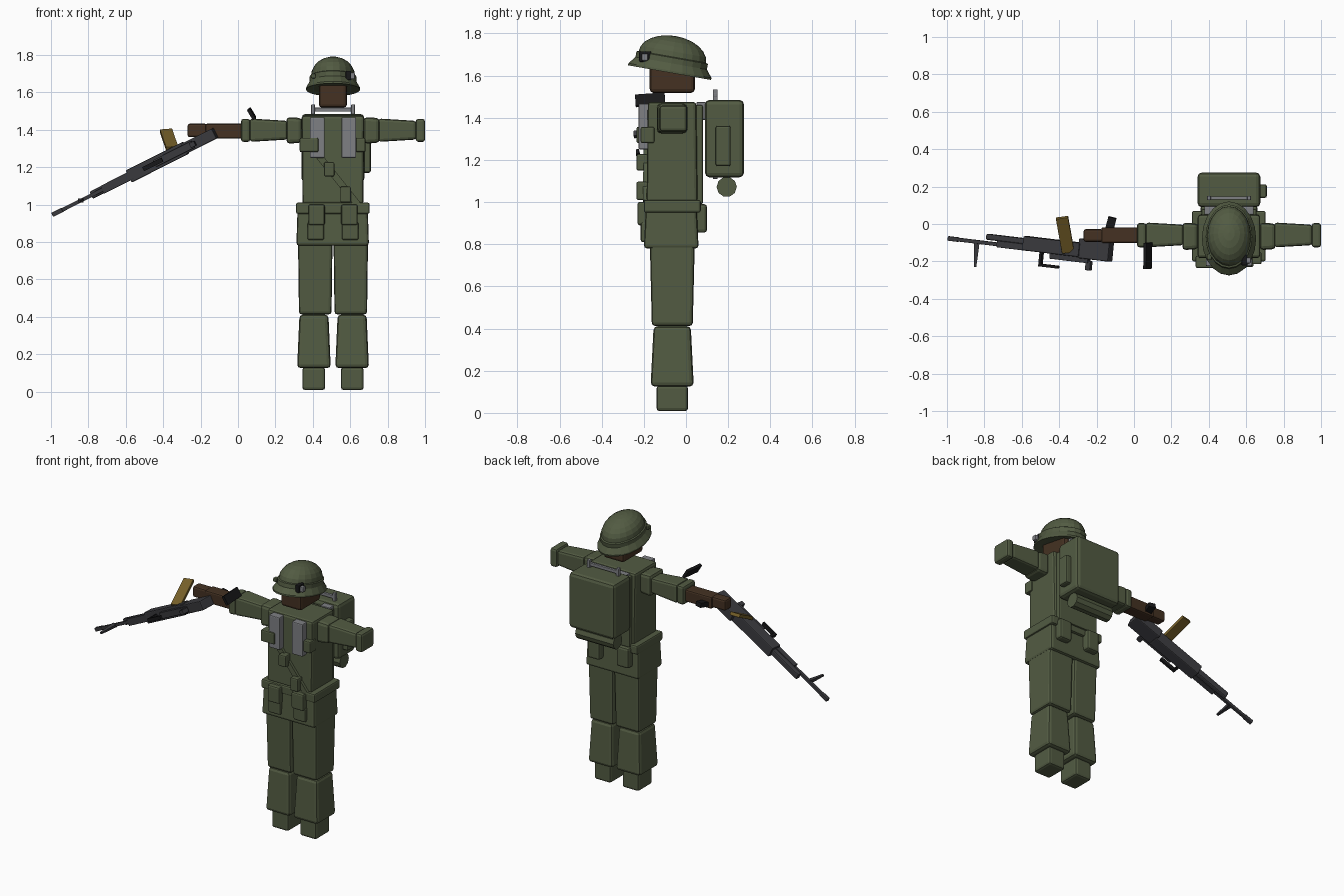
import bpy, bmesh, math
from mathutils import Matrix, Vector

cube = bpy.data.objects.get("Cube")
if cube:
    bpy.data.objects.remove(cube, do_unlink=True)

CX = 0.508  # middle of the body


def material(name, rgb):
    m = bpy.data.materials.new(name)
    m.use_nodes = True
    m.diffuse_color = (*rgb, 1)
    m.node_tree.nodes["Principled BSDF"].inputs["Base Color"].default_value = (*rgb, 1)
    return m


GREEN = material("olive_cloth", (0.085, 0.105, 0.055))
SKIN = material("brown_skin", (0.058, 0.031, 0.016))
GREY = material("grey_strap", (0.21, 0.215, 0.23))
STEEL = material("gun_steel", (0.043, 0.043, 0.049))
BLACK = material("black_metal", (0.009, 0.009, 0.010))
BRASS = material("brass_belt", (0.18, 0.115, 0.022))


def finish(name, bm, mat):
    bmesh.ops.recalc_face_normals(bm, faces=bm.faces)
    me = bpy.data.meshes.new(name)
    bm.to_mesh(me)
    bm.free()
    me.materials.append(mat)
    ob = bpy.data.objects.new(name, me)
    bpy.context.collection.objects.link(ob)
    return ob


def box(name, xs, ys, zs, mat=GREEN, bevel=0.012, axis=2, taper=(1, 1), frame=None):
    """Rounded box; its far end along axis is scaled by taper."""
    bm = bmesh.new()
    bmesh.ops.create_cube(bm, size=1)
    others = [i for i in range(3) if i != axis]
    for v in bm.verts:
        if v.co[axis] > 0:
            for i, s in zip(others, taper):
                v.co[i] *= s
        v.co = Vector([(r[0] + r[1]) / 2 + c * (r[1] - r[0])
                       for r, c in zip((xs, ys, zs), v.co)])
    if bevel:
        bmesh.ops.bevel(bm, geom=bm.edges[:], offset=bevel, segments=2,
                        profile=0.5, affect='EDGES', clamp_overlap=True)
    if frame:
        bm.transform(frame)
    return finish(name, bm, mat)


def pair(name, xs, *args, **kw):
    """The same box on both sides of the body; xs is on the left side."""
    box("left_" + name, xs, *args, **kw)
    box("right_" + name, (2 * CX - xs[1], 2 * CX - xs[0]), *args, **kw)


def frame_along(start, along, up):
    u = Vector(along).normalized()
    w = Vector(up)
    w = (w - u * w.dot(u)).normalized()
    v = w.cross(u)
    m = Matrix((u, v, w)).transposed().to_4x4()
    m.translation = start
    return m


def bar(name, start, end, width, thick, up, mat, bevel=0.0, taper=(1, 1)):
    """Bar between two points; thick is measured towards up."""
    d = Vector(end) - Vector(start)
    return box(name, (0, d.length), (-width / 2, width / 2), (-thick / 2, thick / 2),
               mat, bevel, 0, taper, frame_along(start, d, up))


# Legs
pair("foot", (0.55, 0.672), (-0.14, 0.01), (0.008, 0.13), bevel=0.015)
pair("shin", (0.52, 0.70), (-0.168, 0.037), (0.125, 0.412), bevel=0.02, taper=(0.86, 0.86))
pair("thigh", (0.516, 0.69), (-0.162, 0.032), (0.412, 0.81), bevel=0.016, taper=(1.06, 1.1))

# Hips and trunk
box("hips", (0.312, 0.70), (-0.2, 0.06), (0.78, 0.965), bevel=0.015, taper=(0.97, 0.93))
box("belt", (0.31, 0.704), (-0.2, 0.07), (0.95, 1.01), bevel=0.01)
box("torso", (0.345, 0.67), (-0.187, 0.055), (1.0, 1.475), bevel=0.015, taper=(1.03, 0.95))
box("back_panel", (0.36, 0.655), (0.045, 0.08), (0.99, 1.46), bevel=0.008)

# Arms
pair("shoulder", (0.672, 0.758), (-0.14, 0.008), (1.325, 1.468), bevel=0.02, axis=0, taper=(0.92, 0.92))
pair("upper_arm", (0.75, 0.953), (-0.125, 0.008), (1.335, 1.46), bevel=0.015, axis=0, taper=(0.82, 0.8))
pair("cuff", (0.95, 1.0), (-0.125, 0.005), (1.335, 1.458), bevel=0.014)
box("forearm", (-0.175, 0.025), (-0.102, -0.018), (1.352, 1.432), SKIN, 0.01)
box("hand", (-0.27, -0.165), (-0.095, -0.028), (1.36, 1.432), SKIN, 0.012)

# Head
box("head", (0.432, 0.583), (-0.172, 0.042), (1.518, 1.68), SKIN, 0.018)

# Helmet: an oval dome with a flared brim and a band, tipped backwards
profile = [(0.72, 0.005), (1, 0), (1, 0.01), (0.86, 0.045), (0.86, 0.072), (0.81, 0.076)]
profile += [(0.81 * math.cos(a), 0.076 + 0.1 * math.sin(a))
            for a in (math.radians(d) for d in (15, 30, 45, 60, 75))]
bm = bmesh.new()
SIDES = 20
rings = []
for r, h in profile:
    angles = [2 * math.pi * i / SIDES for i in range(SIDES)]
    rings.append([bm.verts.new((0.145 * r * math.cos(a), 0.2 * r * math.sin(a), h)) for a in angles])
for low, high in zip(rings, rings[1:]):
    for i in range(SIDES):
        j = (i + 1) % SIDES
        bm.faces.new((low[i], low[j], high[j], high[i]))
bm.faces.new(rings[0])
tip = bm.verts.new((0, 0, 0.176))
for i in range(SIDES):
    bm.faces.new((rings[-1][i], rings[-1][(i + 1) % SIDES], tip))
bm.transform(Matrix.Translation((CX, -0.078, 1.614)) @ Matrix.Rotation(math.radians(-10), 4, 'X'))
finish("helmet", bm, GREEN)
box("helmet_lamp", (0.575, 0.605), (-0.222, -0.165), (1.665, 1.715), BLACK, 0.006)
box("helmet_lens", (0.59, 0.625), (-0.21, -0.18), (1.67, 1.705), GREY, 0.006)
box("helmet_clip", (0.39, 0.415), (-0.19, -0.16), (1.675, 1.7), GREEN, 0.005)

# Chest webbing
pair("chest_strap", (0.553, 0.632), (-0.225, -0.17), (1.25, 1.466), GREY, 0.006)
pair("rear_strap", (0.57, 0.64), (0.05, 0.095), (1.39, 1.475), GREY, 0.006)
bar("sash", (0.40, -0.19, 1.30), (0.64, -0.195, 1.0), 0.035, 0.02, (0, -1, 0), GREEN)
box("shoulder_pouch", (0.33, 0.43), (-0.235, -0.17), (1.28, 1.357), bevel=0.008)
box("left_side_pouch", (0.63, 0.682), (-0.215, -0.15), (1.28, 1.357), bevel=0.008)
box("sash_pouch_upper", (0.46, 0.515), (-0.235, -0.18), (1.15, 1.227), bevel=0.008)
box("sash_pouch_lower", (0.547, 0.603), (-0.235, -0.18), (1.01, 1.097), bevel=0.008)

# Belt pouches
pair("belt_pouch", (0.552, 0.64), (-0.23, -0.18), (0.89, 1.0), bevel=0.01)
pair("belt_pouch_base", (0.556, 0.645), (-0.215, -0.17), (0.81, 0.905), bevel=0.01)
pair("rear_pouch", (0.57, 0.66), (0.03, 0.1), (0.855, 0.99), bevel=0.014)

# Backpack with frame, side pouch and bedroll
box("backpack", (0.34, 0.675), (0.09, 0.275), (1.117, 1.485), bevel=0.022)
box("backpack_side_pouch", (0.66, 0.71), (0.14, 0.212), (1.17, 1.362), bevel=0.01)
pair("frame_post", (0.605, 0.625), (0.127, 0.15), (1.11, 1.535), GREY, 0.003)
box("frame_bar", (0.39, 0.626), (0.13, 0.148), (1.497, 1.518), GREY, 0.003)
bm = bmesh.new()
bmesh.ops.create_cone(bm, cap_ends=True, segments=10, radius1=0.048, radius2=0.048, depth=0.28)
bm.transform(Matrix.Translation((CX, 0.193, 1.072)) @ Matrix.Rotation(math.pi / 2, 4, 'Y'))
finish("bedroll", bm, GREEN)

# Machine gun, lying on its side: x runs from muzzle to stock, z is the gun's own up
GUN = frame_along((-0.992, -0.077, 0.945), (0.87, -0.105, 0.437), (0, 1, 0))


def gun(name, along, side, up, mat=STEEL, bevel=0.003, **kw):
    return box(name, along, side, up, mat, bevel, frame=GUN, **kw)


gun("gun_barrel", (0, 0.48), (-0.01, 0.01), (-0.01, 0.01))
gun("gun_muzzle", (0, 0.06), (-0.012, 0.012), (-0.012, 0.012))
gun("gun_gas_tube", (0.23, 0.48), (-0.021, 0.021), (0.018, 0.05), bevel=0.008)
gun("gun_handguard", (0.3, 0.48), (-0.023, 0.023), (-0.015, 0.02))
gun("gun_receiver", (0.46, 0.8), (-0.036, 0.036), (-0.014, 0.062), bevel=0.006)
gun("gun_stock", (0.79, 0.975), (-0.03, 0.03), (-0.02, 0.085), bevel=0.006)
gun("gun_lower", (0.62, 0.85), (-0.02, 0.02), (-0.042, -0.01))
gun("gun_grip", (0.835, 0.865), (-0.014, 0.014), (-0.08, -0.03))
gun("trigger_guard", (0.57, 0.67), (-0.012, 0.012), (-0.09, -0.075), BLACK, 0)
gun("trigger_bar", (0.555, 0.57), (-0.012, 0.012), (-0.09, -0.012), BLACK, 0)
bar("bipod", (-0.84, -0.095, 1.022), (-0.85, -0.23, 1.015), 0.03, 0.02, (0, 0, 1), STEEL, 0, (0.45, 0.5))
bar("ammo_belt", (-0.352, -0.15, 1.30), (-0.385, 0.035, 1.395), 0.066, 0.022, (0, -0.5, 0.85), BRASS, 0.002)

# Small black plates by the arm
bar("loose_plate", (0.075, -0.1, 1.49), (0.072, -0.24, 1.48), 0.06, 0.018, (0.85, 0, 0.5), BLACK)
bar("wrist_plate", (-0.14, -0.06, 1.375), (-0.115, 0.035, 1.39), 0.045, 0.03, (0, 0, 1), BLACK)
